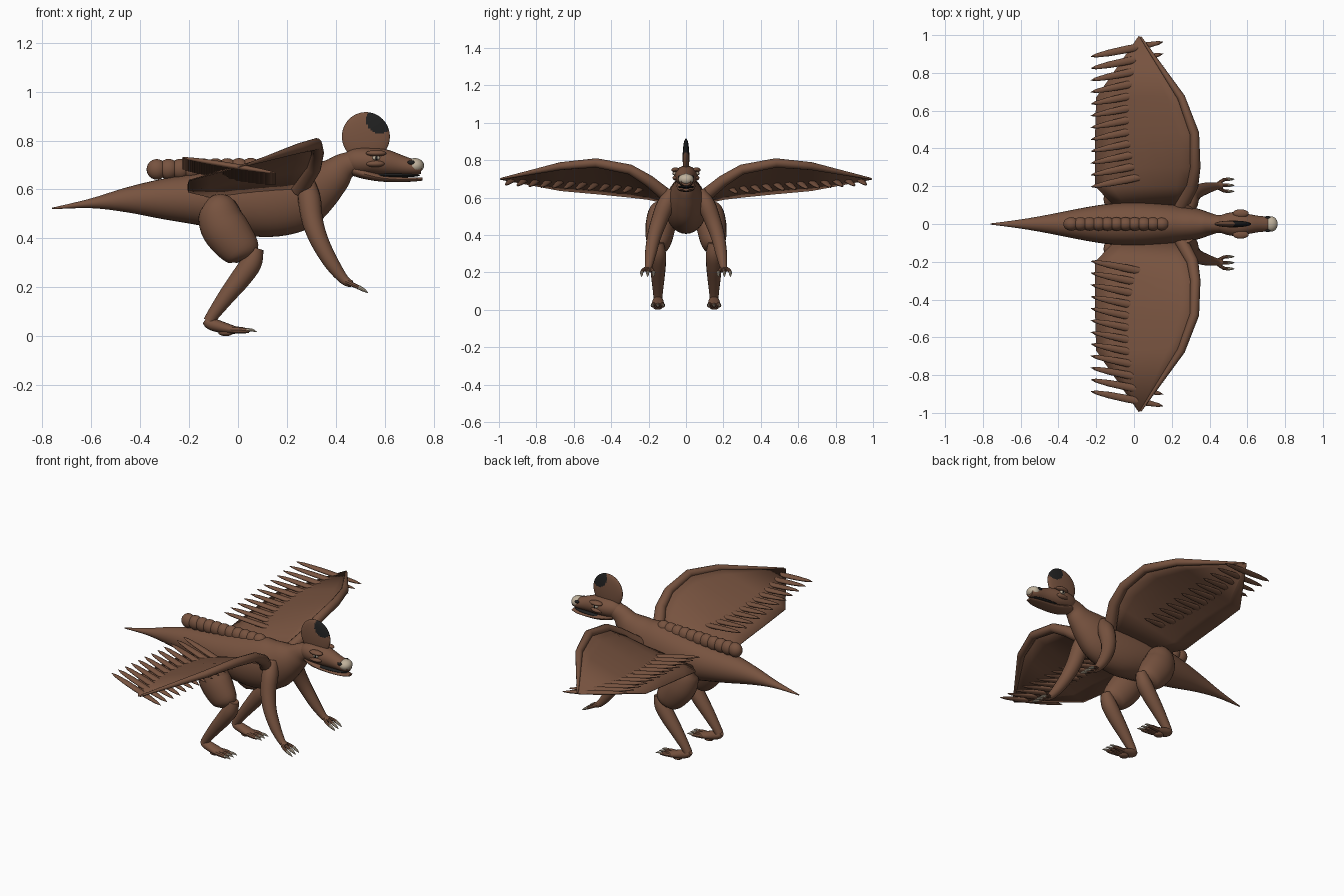
import bpy, bmesh, math
from mathutils import Vector, Matrix

cube = bpy.data.objects.get("Cube")
if cube:
    bpy.data.objects.remove(cube, do_unlink=True)


def material(name, rgb):
    m = bpy.data.materials.new(name)
    m.use_nodes = True
    m.diffuse_color = (*rgb, 1)
    m.node_tree.nodes["Principled BSDF"].inputs["Base Color"].default_value = (*rgb, 1)
    return m


BROWN = material("brown_hide", (0.185, 0.086, 0.05))
BONE = material("pale_bone", (0.52, 0.44, 0.33))
BLACK = material("black", (0.015, 0.015, 0.015))
X, Y = Vector((1, 0, 0)), Vector((0, 1, 0))


def smooth_path(pts, steps=4):
    """Catmull-Rom interpolation of sections of any length."""
    out = []
    for i in range(len(pts) - 1):
        a, b, c, d = (pts[min(max(i + k, 0), len(pts) - 1)] for k in (-1, 0, 1, 2))
        for s in range(steps):
            t = s / steps
            out.append([0.5 * (2 * q + (r - p) * t + (2 * p - 5 * q + 4 * r - w) * t * t
                               + (3 * q - p - 3 * r + w) * t ** 3)
                        for p, q, r, w in zip(a, b, c, d)])
    return out + [list(pts[-1])]


def tube(bm, pts, ref=Y, smooth=True, n=16):
    """Sweep ellipses along sections (x, y, z, radius along ref, other radius)."""
    pts = [p if len(p) == 5 else (*p, p[3]) for p in pts]
    if smooth:
        pts = smooth_path(pts)
    centres = [Vector(p[:3]) for p in pts]
    rings = []
    for i, p in enumerate(pts):
        t = (centres[min(i + 1, len(pts) - 1)] - centres[max(i - 1, 0)]).normalized()
        u = (ref - t * ref.dot(t)).normalized()
        v = t.cross(u)
        ring = []
        for k in range(n):
            a = math.tau * k / n
            ring.append(bm.verts.new(centres[i] + u * math.cos(a) * p[3] + v * math.sin(a) * p[4]))
        rings.append(ring)
    for a, b in zip(rings, rings[1:]):
        for k in range(n):
            bm.faces.new((a[k], a[(k + 1) % n], b[(k + 1) % n], b[k]))
    bm.faces.new(rings[0][::-1])
    bm.faces.new(rings[-1])


def ball(bm, centre, radii, rot=Matrix(), u=20, v=12):
    m = Matrix.Translation(centre) @ rot @ Matrix.Diagonal((*radii, 1))
    bmesh.ops.create_uvsphere(bm, u_segments=u, v_segments=v, radius=1, matrix=m)


def finish(name, bm, mats, mirror=False, angle=40):
    bmesh.ops.recalc_face_normals(bm, faces=bm.faces)
    mesh = bpy.data.meshes.new(name)
    bm.to_mesh(mesh)
    bm.free()
    ob = bpy.data.objects.new(name, mesh)
    bpy.context.collection.objects.link(ob)
    for m in mats:
        mesh.materials.append(m)
    bpy.ops.object.select_all(action="DESELECT")
    bpy.context.view_layer.objects.active = ob
    ob.select_set(True)
    bpy.ops.object.shade_smooth_by_angle(angle=math.radians(angle))
    if mirror:
        mod = ob.modifiers.new("Mirror", "MIRROR")
        mod.use_axis = (False, True, False)
        mod.use_mirror_merge = False
    return ob


# Tail, torso and neck in one sweep
bm = bmesh.new()
tube(bm, [(x, 0, z, a, b) for x, z, a, b in (
    (-.76, .522, .003, .003), (-.6, .543, .024, .02), (-.45, .557, .05, .052),
    (-.3, .561, .08, .084), (-.15, .56, .105, .108), (0, .555, .115, .135),
    (.12, .555, .112, .15), (.24, .575, .1, .145), (.33, .617, .082, .11),
    (.39, .655, .062, .077), (.44, .697, .048, .054), (.52, .722, .045, .04))], n=28)
finish("body", bm, [BROWN])

# Row of round plates on the back
bm = bmesh.new()
for i in range(11):
    ball(bm, (-.332 + i * .048, 0, .682 + i * .0006), (.042, .036, .042))
finish("back_beads", bm, [BROWN])

# Skull with brow ridges
bm = bmesh.new()
tube(bm, [(x, 0, z, a, b) for x, z, a, b in (
    (.44, .705, .035, .035), (.48, .715, .054, .052), (.54, .716, .064, .054),
    (.6, .711, .054, .053), (.66, .7, .043, .042), (.72, .689, .038, .031),
    (.75, .685, .026, .022))], n=24)
for s in (1, -1):
    ball(bm, (.565, s * .056, .748), (.042, .022, .013))
    ball(bm, (.56, s * .052, .705), (.04, .02, .014))
finish("head", bm, [BROWN])

bm = bmesh.new()
tube(bm, [(x, 0, z, a, b) for x, z, a, b in (
    (.46, .685, .035, .025), (.52, .662, .05, .02), (.6, .645, .044, .014),
    (.7, .64, .037, .009), (.755, .642, .02, .006))], n=20)
finish("lower_jaw", bm, [BROWN])

bm = bmesh.new()
ball(bm, (.63, 0, .657), (.115, .043, .009))
finish("mouth", bm, [BLACK])

bm = bmesh.new()
ball(bm, (.724, 0, .697), (.037, .041, .031))
finish("nose", bm, [BONE])

# Eyes and nostrils
bm = bmesh.new()
ball(bm, (.565, .06, .729), (.016, .01, .01))
finish("eyes", bm, [BONE], mirror=True)
bm = bmesh.new()
ball(bm, (.567, .067, .729), (.005, .005, .009))
ball(bm, (.708, .035, .71), (.015, .008, .009))
finish("pupils_and_nostrils", bm, [BLACK], mirror=True)

# Thin round crest with a dark patch at its upper front
bm = bmesh.new()
ball(bm, (.523, 0, .816), (.098, .018, .1), Matrix.Rotation(math.pi / 2, 4, "X"), 8, 8)
bm.clear()
ball(bm, (.523, 0, .816), (.098, .018, .1), u=64, v=48)
for f in bm.faces:
    c = f.calc_center_median()
    f.material_index = int(math.hypot(c.x - .58, c.z - .885) < .056)
finish("crest", bm, [BROWN, BLACK])

# Wing bones, angular along the leading edge
LEAD = [(.25, .09, .6), (.31, .2, .69), (.325, .3, .75), (.32, .48, .785),
        (.25, .67, .768), (.035, .99, .7)]
TRAIL = [(-.1, .09, .565), (-.205, .2, .59), (-.205, .3, .602), (-.205, .48, .62),
         (-.2, .67, .637), (.025, .995, .698)]
bm = bmesh.new()
tube(bm, [(*p, r) for p, r in zip(LEAD, (.036, .031, .027, .025, .021, .005))],
     ref=X, smooth=False, n=12)
finish("wing_bones", bm, [BROWN], mirror=True)

# Wing membranes
bm = bmesh.new()
rows = []
for a, b in zip(LEAD, TRAIL):
    rows.append([bm.verts.new(Vector(a).lerp(Vector(b), k / 6)) for k in range(7)])
for a, b in zip(rows, rows[1:]):
    for k in range(6):
        bm.faces.new((a[k], a[k + 1], b[k + 1], b[k]))
wing = finish("wing_membranes", bm, [BROWN], mirror=True)
solid = wing.modifiers.new("Thickness", "SOLIDIFY")
solid.thickness = .005
solid.offset = 0

# Feathers piercing the membranes, tips raised at the back
bm = bmesh.new()
for i in range(12):
    t = i / 11
    turn = Matrix.Rotation(.2, 4, "Z") @ Matrix.Rotation(.16, 4, "Y")
    ball(bm, (-.037, .925 - .69 * t, .698 - .045 * t), (.2, .02, .012), turn, 12, 12)
finish("wing_feathers", bm, [BROWN], mirror=True)

# Arms with hands
bm = bmesh.new()
tube(bm, [(.28, .07, .63, .035), (.292, .11, .56, .047), (.305, .145, .47, .043),
          (.335, .172, .385, .037), (.385, .19, .295, .03), (.435, .2, .23, .02),
          (.465, .205, .213, .022, .014)])
FINGERS = (-.032, 0, .032)
for d in FINGERS:
    tube(bm, [(.445, .203 + d * .3, .222, .011), (.475, .205 + d * .9, .208, .009),
              (.5, .205 + d, .197, .008)], n=8)
finish("arms", bm, [BROWN], mirror=True)
bm = bmesh.new()
for d in FINGERS:
    tube(bm, [(.493, .205 + d, .2, .009), (.515, .205 + d, .188, .007),
              (.532, .205 + d, .176, .001)], n=8)
finish("hand_claws", bm, [BONE], mirror=True)

# Heavy thighs
bm = bmesh.new()
tube(bm, [(-.1, .11, .56, .03), (-.085, .125, .53, .07, .075), (-.065, .135, .46, .08, .094),
          (-.025, .142, .4, .075, .092), (.02, .148, .345, .058, .075),
          (.035, .15, .32, .03, .045)], n=20)
finish("thighs", bm, [BROWN], mirror=True)

# Shins and feet
bm = bmesh.new()
tube(bm, [(.075, .15, .36, .03), (.055, .15, .3, .043), (.01, .15, .235, .042),
          (-.045, .15, .165, .035), (-.1, .15, .09, .026), (-.118, .15, .06, .024)])
tube(bm, [(-.135, .15, .065, .015), (-.11, .15, .05, .027, .025),
          (-.05, .15, .032, .034, .022), (.005, .15, .022, .036, .012)])
TOES = (-.026, 0, .026)
for d in TOES:
    tube(bm, [(-.03, .15 + d * .8, .026, .014), (.015, .15 + d, .024, .013),
              (.045, .15 + d * 1.1, .02, .008)], n=8)
ball(bm, (-.05, .15, .013), (.03, .025, .013))
finish("shins_and_feet", bm, [BROWN], mirror=True)
bm = bmesh.new()
for d in TOES:
    tube(bm, [(.035, .15 + d * 1.1, .025, .008), (.058, .15 + d * 1.15, .024, .006),
              (.077, .15 + d * 1.2, .017, .001)], n=8)
finish("toe_claws", bm, [BONE], mirror=True)
